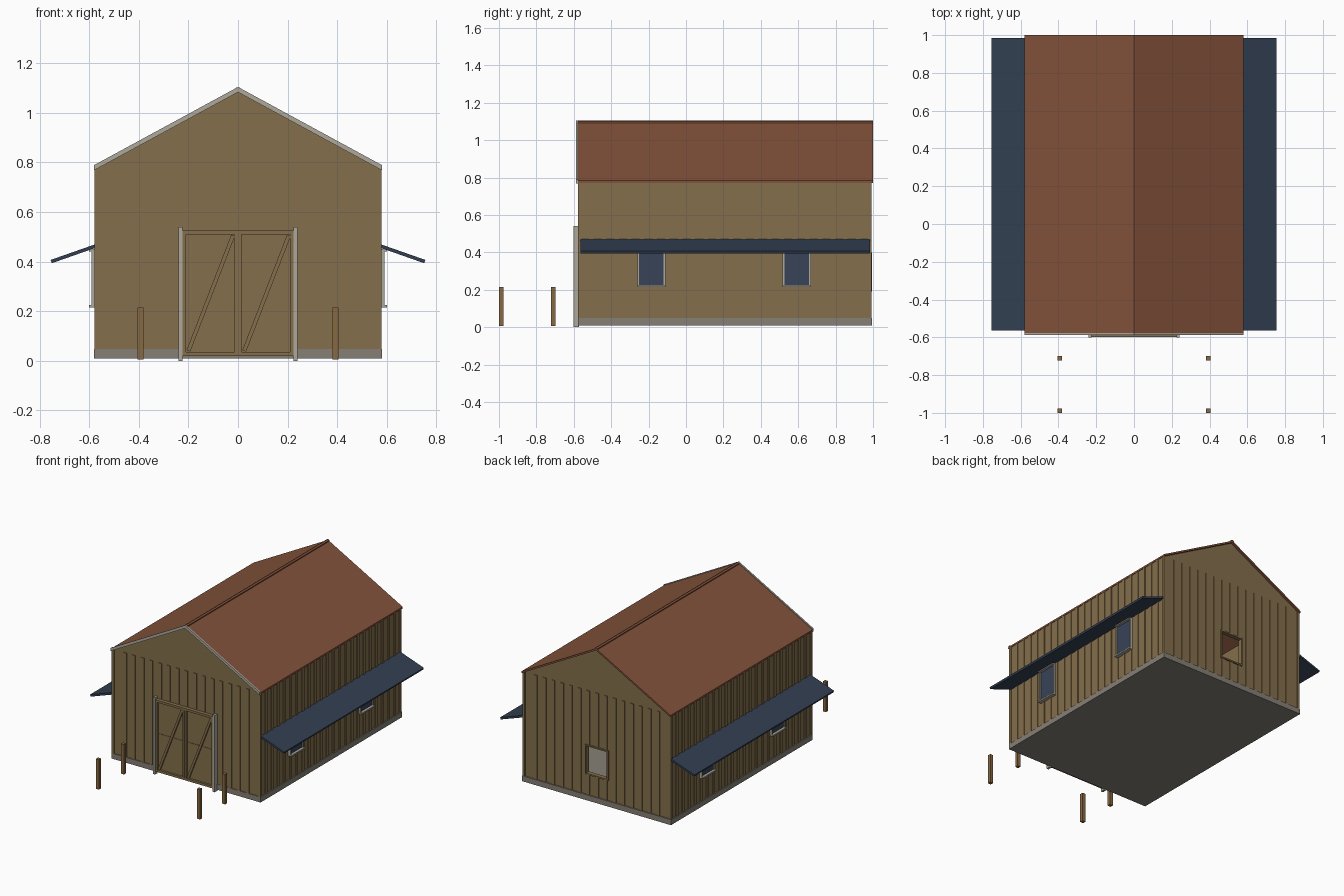
import bpy
import math

old = bpy.data.objects.get("Cube")
if old:
    bpy.data.objects.remove(old)


def material(name, r, g, b):
    """Flat material from 8-bit screen values, stored as linear."""
    lin = [(c / 255 / 12.92) if c < 11 else ((c / 255 + 0.055) / 1.055) ** 2.4 for c in (r, g, b)]
    m = bpy.data.materials.new(name)
    m.use_nodes = True
    m.diffuse_color = (*lin, 1)
    m.node_tree.nodes["Principled BSDF"].inputs["Base Color"].default_value = (*lin, 1)
    return m


WALL = material("tan wood", 133, 111, 76)
POST = material("brown wood", 135, 105, 66)
STONE = material("grey concrete", 134, 128, 117)
ROOF = material("rust red roofing", 132, 83, 59)
AWNING = material("navy awning", 50, 63, 81)
GLASS = material("blue glass", 56, 67, 87)
TRIM = material("pale trim", 174, 169, 156)


def make(name, verts, faces, mat):
    me = bpy.data.meshes.new(name)
    me.from_pydata(verts, [], faces)
    me.materials.append(mat)
    ob = bpy.data.objects.new(name, me)
    bpy.context.collection.objects.link(ob)
    return ob


def boxes(name, spans, mat):
    """One object from boxes given as (x0, x1, y0, y1, z0, z1)."""
    verts, faces = [], []
    for x0, x1, y0, y1, z0, z1 in spans:
        n = len(verts)
        verts += [(x, y, z) for z in (z0, z1) for x, y in ((x0, y0), (x1, y0), (x1, y1), (x0, y1))]
        faces += [[n + 3, n + 2, n + 1, n], [n + 4, n + 5, n + 6, n + 7]]
        faces += [[n + i, n + (i + 1) % 4, n + 4 + (i + 1) % 4, n + 4 + i] for i in range(4)]
    return make(name, verts, faces, mat)


def prism(name, profile, y0, y1, mat):
    """Extrude a counter-clockwise (x, z) profile along y."""
    n = len(profile)
    verts = [(x, y, z) for y in (y0, y1) for x, z in profile]
    faces = [list(range(n)), list(range(2 * n - 1, n - 1, -1))]
    faces += [[(i + 1) % n, i, n + i, n + (i + 1) % n] for i in range(n)]
    return make(name, verts, faces, mat)


def bar(name, a, b, width, y0, y1, mat):
    """Slanted board between two (x, z) points."""
    dx, dz = b[0] - a[0], b[1] - a[1]
    s = width / 2 / math.hypot(dx, dz)
    ox, oz = -dz * s, dx * s
    return prism(name, [(a[0] - ox, a[1] - oz), (b[0] - ox, b[1] - oz),
                        (b[0] + ox, b[1] + oz), (a[0] + ox, a[1] + oz)], y0, y1, mat)


# Main sizes
W, FRONT, BACK = 0.572, -0.572, 0.985
BASE, EAVE, APEX = 0.048, 0.78, 1.085
THICK, RAISE, PITCH, BATTEN = 0.02, 0.005, 0.068, 0.024

# Foundation slab
boxes("foundation", [(-0.58, 0.58, -0.578, 0.995, 0.01, BASE)], STONE)

# Hollow shell with an opening in the rear wall
OX, OZ0, OZ1 = 0.08, 0.2, 0.39
boxes("front_wall", [(-W, W, FRONT, FRONT + THICK, BASE, EAVE)], WALL)
for side, sx in (("left", 1), ("right", -1)):
    x0, x1 = sorted((sx * W, sx * (W - THICK)))
    boxes(side + "_wall", [(x0, x1, FRONT + THICK, BACK - THICK, BASE, EAVE)], WALL)
yb = BACK - THICK
boxes("back_wall", [(-W, -OX, yb, BACK, BASE, EAVE), (OX, W, yb, BACK, BASE, EAVE),
                    (-OX, OX, yb, BACK, BASE, OZ0), (-OX, OX, yb, BACK, OZ1, EAVE)], WALL)
for name, y in (("front_gable", FRONT), ("back_gable", yb)):
    prism(name, [(-W, EAVE), (W, EAVE), (0, APEX)], y, y + THICK, WALL)

# Vertical battens
front, back, sides = [], [], []
h = BATTEN / 2
for i in range(-7, 8):
    x = i * PITCH
    low = 0.53 if abs(x) < 0.25 else BASE
    front.append((x - h, x + h, FRONT - RAISE, FRONT, low, EAVE))
    pieces = [(BASE, OZ0), (OZ1, EAVE)] if abs(x) < OX + h else [(BASE, EAVE)]
    back += [(x - h, x + h, BACK, BACK + RAISE, a, b) for a, b in pieces]
for i in range(22):
    y = FRONT + PITCH * (i + 0.95)
    for sx in (-1, 1):
        x0, x1 = sorted((sx * W, sx * (W + RAISE)))
        sides.append((x0, x1, y - h, y + h, BASE, EAVE))
boxes("front_battens", front, WALL)
boxes("back_battens", back, WALL)
boxes("side_battens", sides, WALL)

# Corner boards
corners = []
for sx in (-1, 1):
    x0, x1 = sorted((sx * 0.56, sx * 0.578))
    corners += [(x0, x1, FRONT - 0.006, FRONT + 0.012, BASE, EAVE),
                (x0, x1, BACK - 0.012, BACK + 0.006, BASE, EAVE)]
boxes("corner_boards", corners, WALL)

# Rear opening frame
f = 0.01
boxes("back_opening_frame", [
    (-OX - f, -OX, BACK, BACK + 0.01, OZ0 - f, OZ1 + f), (OX, OX + f, BACK, BACK + 0.01, OZ0 - f, OZ1 + f),
    (-OX, OX, BACK, BACK + 0.01, OZ0 - f, OZ0), (-OX, OX, BACK, BACK + 0.01, OZ1, OZ1 + f)], WALL)

# Roof, ridge cap and front verge trim
R, TOP, EDGE = 0.58, 1.098, 0.783


def chevron(name, drop, lift, y0, y1, mat):
    prism(name, [(-R, EDGE - drop), (0, TOP - drop), (R, EDGE - drop),
                 (R, EDGE + lift), (0, TOP + lift), (-R, EDGE + lift)], y0, y1, mat)


chevron("roof", 0.013, 0, -0.577, 1.0, ROOF)
chevron("front_verge_trim", 0.015, 0.006, -0.588, -0.577, TRIM)
prism("ridge_cap", [(-0.011, 1.088), (0.011, 1.088), (0.011, 1.099), (0, 1.104), (-0.011, 1.099)],
      -0.577, 1.0, ROOF)

# Awnings and side windows
for side, sx in (("left", 1), ("right", -1)):
    def sided(name, spans, mat):
        boxes(side + name, [(*sorted((sx * a, sx * b)), *rest) for a, b, *rest in spans], mat)

    ends = [(sx * 0.568, 0.465), (sx * 0.753, 0.4)]
    if sx < 0:
        ends.reverse()
    bar(side + "_awning", *ends, 0.014, -0.565, 0.985, AWNING)

    for place, y in (("_front", -0.185), ("_rear", 0.592)):
        a, b, z0, z1 = y - 0.075, y + 0.075, 0.215, 0.45
        sided(place + "_window_glass", [(W, 0.582, a + f, b - f, z0 + f, z1 - f)], GLASS)
        sided(place + "_window_frame", [
            (W, 0.59, a, a + f, z0 + f, z1 - f), (W, 0.59, b - f, b, z0 + f, z1 - f),
            (W, 0.6, a, b, z0, z0 + f), (W, 0.6, a, b, z1 - f, z1)], TRIM)

# Double door with braces
boxes("door_panel", [(-0.225, 0.225, -0.582, FRONT, 0.02, 0.525)], WALL)
rails = [(-0.225, 0.225, -0.597, -0.582, z, z + 0.016) for z in (0.02, 0.509)]
stiles = [(x - 0.007, x + 0.007, -0.597, -0.582, 0.036, 0.509) for x in (-0.217, -0.008, 0.008, 0.217)]
mids = [(x - 0.095, x + 0.095, -0.585, -0.582, 0.277, 0.287) for x in (-0.113, 0.113)]
boxes("door_frame", rails + stiles + mids, WALL)
for side, x in (("right", -0.2), ("left", 0.025)):
    bar(side + "_door_brace", (x, 0.04), (x + 0.18, 0.505), 0.016, -0.594, -0.582, WALL)
for side, x in (("left", 0.232), ("right", -0.232)):
    boxes(side + "_door_post", [(x - 0.008, x + 0.008, -0.601, FRONT, 0, 0.54)], TRIM)

# Free-standing posts
for side, x in (("left", 0.393), ("right", -0.393)):
    for place, y in (("near", -0.71), ("far", -0.988)):
        boxes(f"{side}_{place}_post", [(x - 0.012, x + 0.012, y - 0.012, y + 0.012, 0.005, 0.215)], POST)
